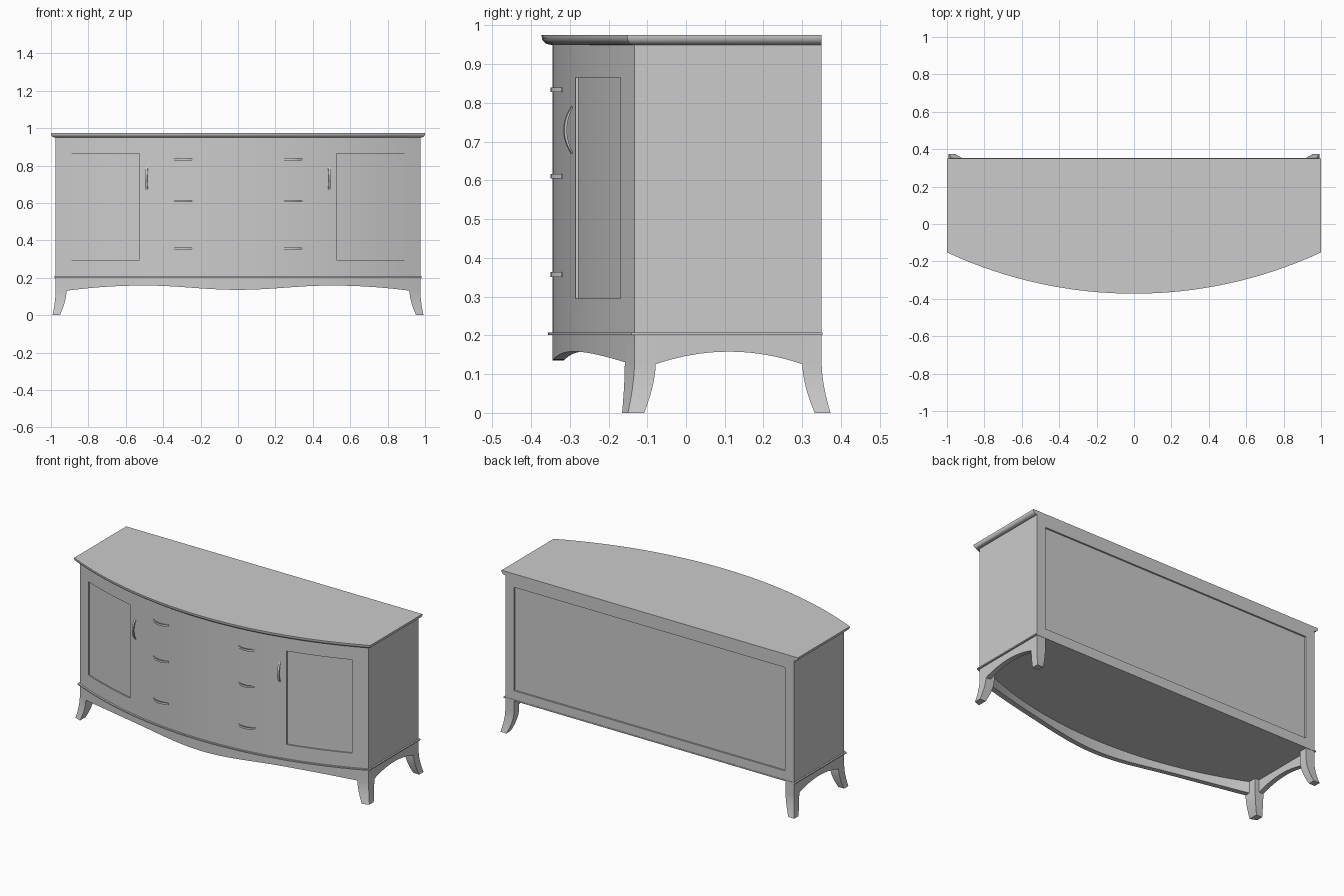
import bpy, bmesh, math
from mathutils import Vector

cube = bpy.data.objects.get("Cube")
if cube:
    bpy.data.objects.remove(cube, do_unlink=True)

CY, R = 2.003, 2.348      # centre and radius of the bowed front
HALF, BACK = 0.975, 0.35  # half width and back plane of the carcass
LIP = 0.205               # height where base meets carcass

grey = bpy.data.materials.new("painted_grey")
grey.use_nodes = True
grey.diffuse_color = (0.6, 0.6, 0.6, 1)
grey.node_tree.nodes["Principled BSDF"].inputs["Base Color"].default_value = (0.6, 0.6, 0.6, 1)


def bow(x, offset=0.0):
    """Depth of the curved front at x."""
    return CY - math.sqrt((R + offset) ** 2 - x * x)


def spread(a, b, n):
    return [a + (b - a) * i / n for i in range(n + 1)]


def loft(name, rings):
    """Skin a closed solid through equal-length rings of points."""
    bm = bmesh.new()
    rows = [[bm.verts.new(p) for p in ring] for ring in rings]
    n = len(rows[0])
    for a, b in zip(rows, rows[1:]):
        for i in range(n):
            j = (i + 1) % n
            bm.faces.new((a[i], a[j], b[j], b[i]))
    bm.faces.new(rows[0][::-1])
    bm.faces.new(rows[-1])
    bmesh.ops.recalc_face_normals(bm, faces=bm.faces)
    mesh = bpy.data.meshes.new(name)
    bm.to_mesh(mesh)
    bm.free()
    mesh.materials.append(grey)
    obj = bpy.data.objects.new(name, mesh)
    bpy.context.collection.objects.link(obj)
    return obj


def plan(z, offset=0.0, back=BACK):
    """Bow-fronted outline at height z."""
    w = HALF + offset
    pts = [(x, bow(x, offset * 1.1), z) for x in spread(-w, w, 32)]
    return pts + [(w, back, z), (-w, back, z)]


def carve(target, cutter):
    mod = target.modifiers.new("recess", "BOOLEAN")
    mod.operation = "DIFFERENCE"
    mod.solver = "EXACT"
    mod.object = cutter
    cutter.hide_render = True
    bpy.context.view_layer.update()
    bpy.context.view_layer.objects.active = target
    bpy.ops.object.modifier_apply(modifier=mod.name)
    bpy.data.objects.remove(cutter, do_unlink=True)


def curved_bar(name, xs, low, high, inner, outer):
    """Bar following the bow; low(x) gives its lower edge."""
    return loft(name, [[(x, bow(x, outer), low(x)), (x, bow(x, outer), high),
                        (x, bow(x, inner), high), (x, bow(x, inner), low(x))] for x in xs])


# Carcass with recessed door panels and back panel
carcass = loft("carcass", [plan(LIP), plan(0.952)])
for s in (-1, 1):
    carve(carcass, curved_bar("door_cutter", spread(s * 0.527, s * 0.89, 10),
                              lambda x: 0.295, 0.865, -0.008, 0.03))
carve(carcass, loft("back_cutter", [[(x, BACK - 0.01, 0.262), (x, BACK + 0.05, 0.262),
                                     (x, BACK + 0.05, 0.893), (x, BACK - 0.01, 0.893)]
                                    for x in (-0.915, 0.915)]))

# Top with a rounded underside edge
top_rings = []
for i in range(7):
    a = math.pi / 2 * i / 6
    top_rings.append(plan(0.971 - 0.021 * math.cos(a), 0.003 + 0.022 * math.sin(a)))
top_rings.append(plan(0.975, 0.025))
loft("table_top", top_rings)

# Thin moulding between carcass and base
loft("base_moulding", [plan(LIP - 0.004, 0.01, BACK + 0.002),
                       plan(LIP + 0.003, 0.01, BACK + 0.002)])


# Front apron with a wavy lower edge
def wave(x):
    x = abs(x)
    if x < 0.5:
        return 0.147 - 0.0115 * math.cos(2 * math.pi * x)
    return 0.1585 - 0.028 * ((x - 0.5) / 0.42) ** 2


curved_bar("front_apron", spread(-0.925, 0.925, 48), wave, LIP, -0.03, 0)


# Legs flare outward below the apron
def leg(name, s, top, foot):
    rings = []
    for z in [LIP] + spread(0.128, 0, 8):
        t = max(0, 1 - z / 0.128) ** 1.7
        rings.append([(s * (p[0] + (q[0] - p[0]) * t), p[1] + (q[1] - p[1]) * t, z)
                      for p, q in zip(top, foot)])
    loft(name, rings)


def box_plan(x0, x1, y0, y1, skew=0.0):
    """Four corners, the inner front one pushed forward by skew."""
    return [(x1, y0), (x0, y0 - skew), (x0, y1), (x1, y1)]


for s, side in ((1, "left"), (-1, "right")):
    leg("front_leg_" + side, s, box_plan(0.917, HALF, bow(HALF), -0.078, 0.025),
        box_plan(0.952, 0.992, -0.15, -0.108, 0.015))
    leg("back_leg_" + side, s, box_plan(0.917, HALF, 0.3, BACK),
        box_plan(0.952, 0.992, 0.332, 0.373))

    # Arched side apron
    rings = []
    for y in spread(-0.08, 0.302, 20):
        z = 0.158 - 0.033 * ((y - 0.111) / 0.191) ** 2
        rings.append([(s * x, y, h) for x, h in
                      ((HALF, z), (HALF, LIP), (HALF - 0.03, LIP), (HALF - 0.03, z))])
    loft("side_apron_" + side, rings)


# Bowed pull handles
def handle(name, x, z, upright):
    base = Vector((x, bow(x), z))
    out = (base - Vector((0, CY, z))).normalized()
    up = Vector((0, 0, 1))
    along, across = (up, out.cross(up)) if upright else (out.cross(up), up)
    length = 0.061 if upright else 0.055
    rings = []
    for t in spread(-1, 1, 12):
        c = base + along * length * t + out * (0.017 * (1 - t * t) - 0.002)
        w, d = across * 0.006, out * (0.004 + 0.003 * (1 - t * t))
        rings.append([c - w, c + w, c + w + d, c - w + d])
    loft(name, rings)


for s, side in ((1, "left"), (-1, "right")):
    handle("door_handle_" + side, s * 0.487, 0.73, True)
    for level, z in (("top", 0.834), ("middle", 0.611), ("bottom", 0.357)):
        handle(f"drawer_handle_{level}_{side}", s * 0.292, z, False)

# Smooth curves, keep crisp edges
for obj in bpy.context.collection.objects:
    if obj.type == "MESH" and grey.name in obj.data.materials:
        obj.select_set(True)
        bpy.context.view_layer.objects.active = obj
bpy.ops.object.shade_smooth_by_angle(angle=math.radians(30))
